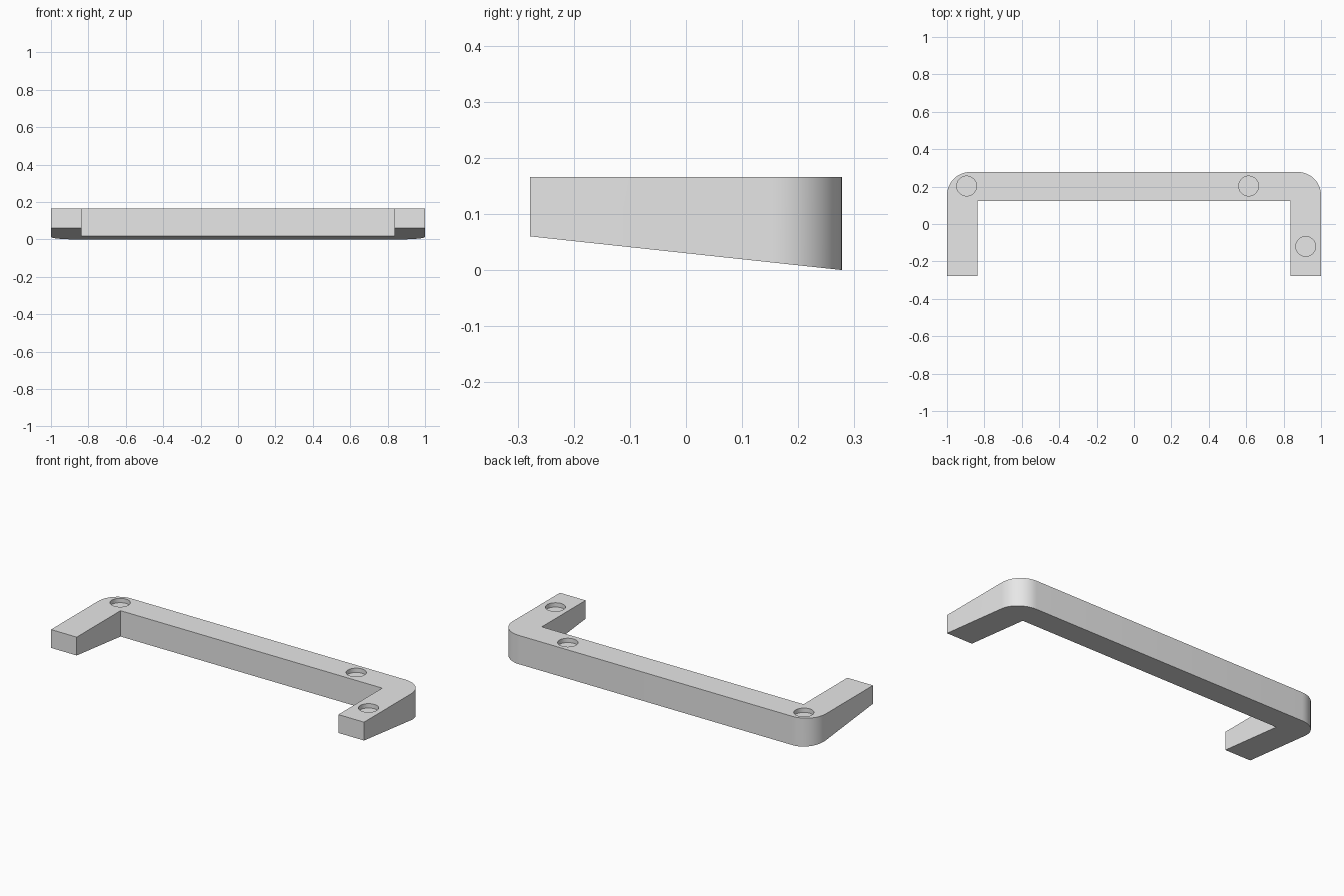
import bpy, bmesh
from math import sin, cos, pi, radians

cube = bpy.data.objects.get("Cube")
if cube:
    bpy.data.objects.remove(cube, do_unlink=True)

HALF_X, HALF_Y, TOP = 1.0, 0.278, 0.166
INNER_X, INNER_Y = 0.836, 0.122
CORNER, FRONT_LIFT = 0.125, 0.06
HOLE_R, HOLE_DEPTH, STEPS = 0.053, 0.025, 12

grey = bpy.data.materials.new("plain grey")
grey.use_nodes = True
grey.diffuse_color = (0.8, 0.8, 0.8, 1)
grey.node_tree.nodes["Principled BSDF"].inputs["Base Color"].default_value = grey.diffuse_color


def make_object(name, bm):
    bmesh.ops.recalc_face_normals(bm, faces=bm.faces)
    mesh = bpy.data.meshes.new(name)
    bm.to_mesh(mesh)
    bm.free()
    mesh.materials.append(grey)
    obj = bpy.data.objects.new(name, mesh)
    bpy.context.collection.objects.link(obj)
    return obj


# U-shaped outline: right half, then its mirror
half = [(INNER_X, INNER_Y), (INNER_X, -HALF_Y), (HALF_X, -HALF_Y)]
for i in range(STEPS + 1):
    a = pi / 2 * i / STEPS
    half.append((HALF_X - CORNER + CORNER * cos(a), HALF_Y - CORNER + CORNER * sin(a)))
outline = half + [(-x, y) for x, y in reversed(half)]

# Bracket with a flat top and an underside rising towards the front
bm = bmesh.new()
face = bm.faces.new([bm.verts.new((x, y, TOP)) for x, y in outline])
extruded = bmesh.ops.extrude_face_region(bm, geom=[face], use_keep_orig=True)
for v in extruded["geom"]:
    if isinstance(v, bmesh.types.BMVert):
        v.co.z = FRONT_LIFT * (HALF_Y - v.co.y) / (2 * HALF_Y)
bracket = make_object("u_bracket", bm)

# Shallow round recesses in the top
bpy.context.view_layer.objects.active = bracket
bracket.select_set(True)
for x, y in [(-0.895, 0.203), (0.613, 0.203), (0.918, -0.12)]:
    bm = bmesh.new()
    bmesh.ops.create_cone(bm, cap_ends=True, segments=48, radius1=HOLE_R,
                          radius2=HOLE_R, depth=2 * HOLE_DEPTH)
    bmesh.ops.translate(bm, verts=bm.verts, vec=(x, y, TOP))
    cutter = make_object("recess_cutter", bm)
    cutter.hide_render = True
    mod = bracket.modifiers.new("recess", 'BOOLEAN')
    mod.operation, mod.solver, mod.object = 'DIFFERENCE', 'EXACT', cutter
    bpy.ops.object.modifier_apply(modifier=mod.name)
    bpy.data.objects.remove(cutter, do_unlink=True)

bpy.ops.object.shade_smooth_by_angle(angle=radians(30))
